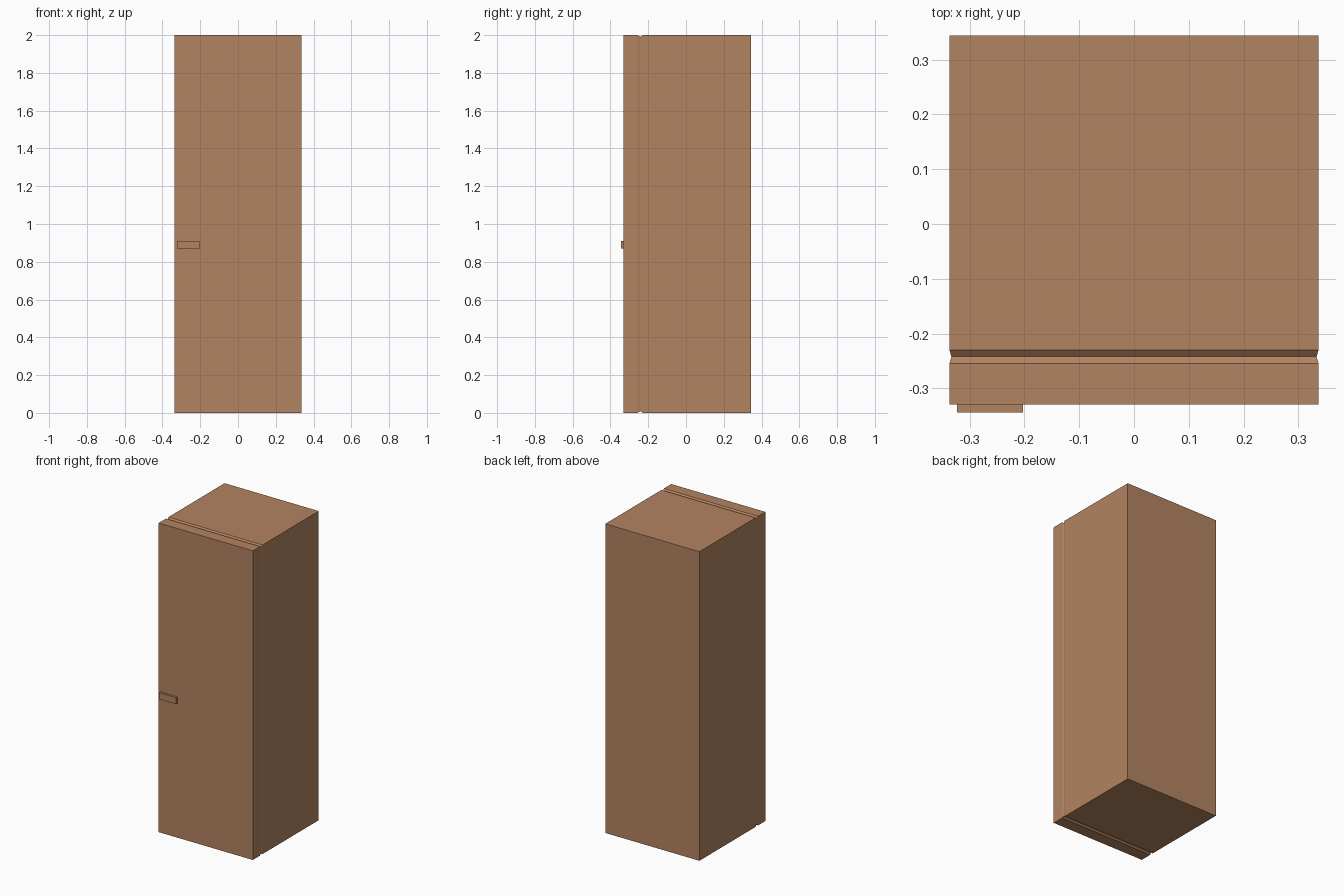
import bpy
import bmesh

cube = bpy.data.objects.get("Cube")
if cube:
    bpy.data.objects.remove(cube, do_unlink=True)


def make_material(name, colour):
    mat = bpy.data.materials.new(name)
    mat.use_nodes = True
    mat.diffuse_color = colour
    mat.node_tree.nodes["Principled BSDF"].inputs["Base Color"].default_value = colour
    return mat


tan = make_material("warm_tan", (0.45, 0.23, 0.12, 1))

WIDTH, HEIGHT = 0.674, 2.0
SEAM = 0.99  # the section shrinks to this at the bottom of the door seam


def add_object(name, bm):
    bmesh.ops.recalc_face_normals(bm, faces=bm.faces)
    mesh = bpy.data.meshes.new(name)
    bm.to_mesh(mesh)
    bm.free()
    mesh.materials.append(tan)
    obj = bpy.data.objects.new(name, mesh)
    bpy.context.collection.objects.link(obj)
    return obj


def loft(name, sections):
    """Skin rectangular sections (y, scale) from front to back."""
    bm = bmesh.new()
    rings = []
    for y, s in sections:
        x, z = WIDTH / 2 * s, HEIGHT / 2 * s
        rings.append([bm.verts.new((sx * x, y, HEIGHT / 2 + sz * z))
                      for sx, sz in ((-1, -1), (1, -1), (1, 1), (-1, 1))])
    for a, b in zip(rings, rings[1:]):
        for i in range(4):
            j = (i + 1) % 4
            bm.faces.new((a[i], a[j], b[j], b[i]))
    bm.faces.new(rings[0])
    bm.faces.new(rings[-1])
    return add_object(name, bm)


# Cabinet and door joined by a shallow V seam around all four sides
loft("cabinet_with_door", [(-0.33, 1), (-0.255, 1), (-0.242, SEAM),
                           (-0.23, 1), (0.344, 1)])

# Flat horizontal handle on the door
bm = bmesh.new()
bmesh.ops.create_cube(bm, size=1)
bmesh.ops.scale(bm, vec=(0.12, 0.014, 0.042), verts=bm.verts)
bmesh.ops.translate(bm, vec=(-0.263, -0.337, 0.89), verts=bm.verts)
add_object("door_handle", bm)
